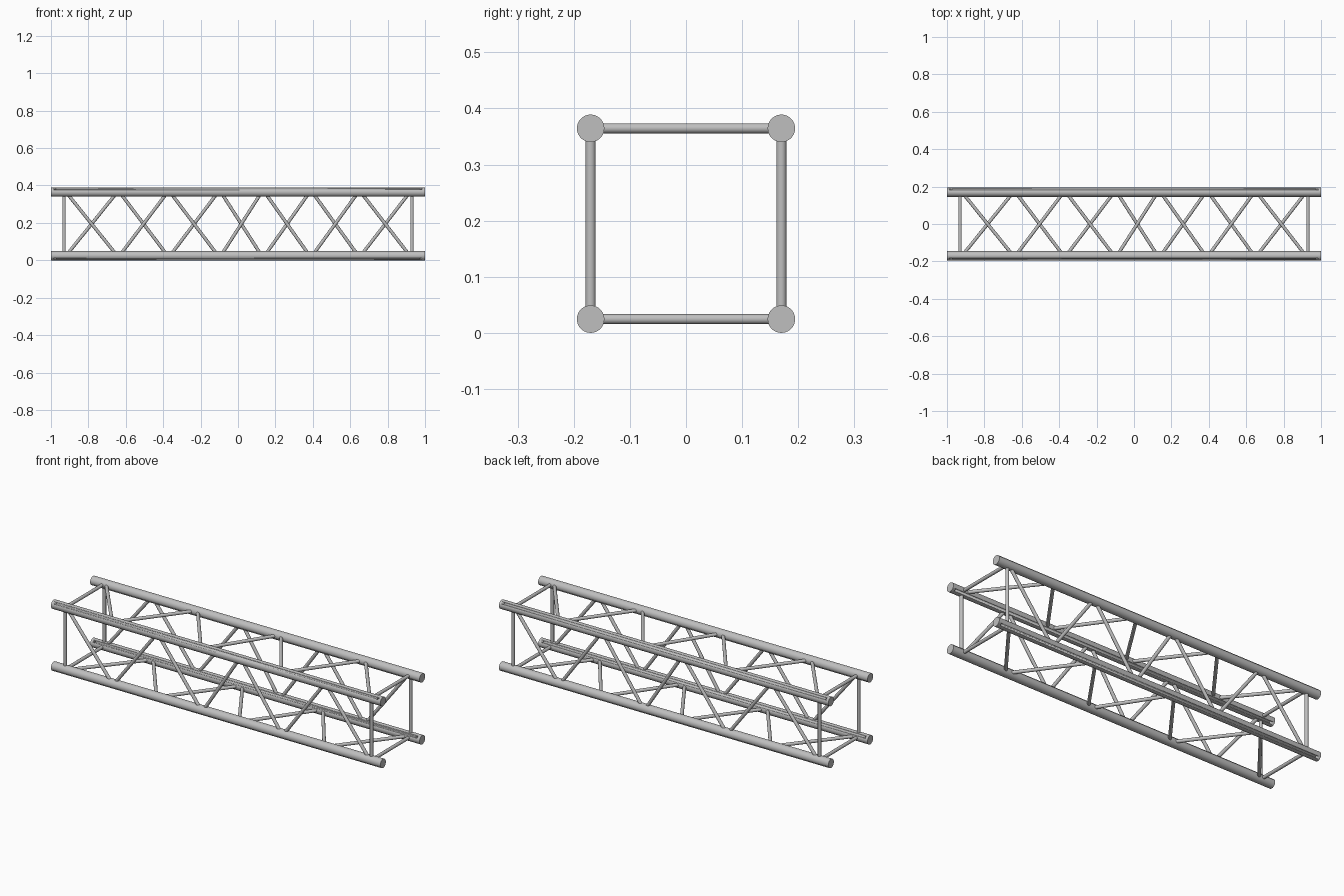
import bpy
from math import radians
from mathutils import Vector

cube = bpy.data.objects.get("Cube")
if cube:
    bpy.data.objects.remove(cube, do_unlink=True)

CHORD_R, BRACE_R, HOLE_R = 0.0245, 0.009, 0.006
HALF = 0.17                       # chord axis offset from the truss axis
MID = HALF + CHORD_R              # height of the truss axis
REACH = 0.152                     # brace end offset, just inside the chord wall
INSET = 0.02                      # gap between neighbouring brace ends
NODES = [-0.925, -0.64, -0.37, -0.10, 0.135, 0.39, 0.65, 0.925]

metal = bpy.data.materials.new("aluminium_grey")
metal.use_nodes = True
COLOUR = (0.52, 0.52, 0.52, 1)
metal.diffuse_color = COLOUR
metal.node_tree.nodes["Principled BSDF"].inputs["Base Color"].default_value = COLOUR


def tube(name, a, b, radius, sides):
    """Smooth round bar between two points."""
    a, b = Vector(a), Vector(b)
    bpy.ops.mesh.primitive_cylinder_add(
        vertices=sides, radius=radius, depth=(b - a).length, location=(a + b) / 2,
        rotation=(b - a).to_track_quat('Z', 'Y').to_euler())
    obj = bpy.context.object
    obj.name = name
    obj.data.materials.append(metal)
    bpy.ops.object.shade_smooth_by_angle(angle=radians(35))
    return obj


# Main chords, each with a diagonal pin hole at both ends
for level, sz in (("lower", -1), ("upper", 1)):
    for side, sy in (("front", -1), ("back", 1)):
        y, z = sy * HALF, MID + sz * HALF
        chord = tube(f"{level}_{side}_chord", (-1, y, z), (1, y, z), CHORD_R, 40)
        for x in (-0.978, 0.978):
            pin = Vector((0, sy, sz)) * 0.03
            centre = Vector((x, y, z))
            cutter = tube("pin_hole_cutter", centre - pin, centre + pin, HOLE_R, 16)
            cutter.hide_render = True
            bpy.context.view_layer.objects.active = chord
            cut = chord.modifiers.new("pin_hole", 'BOOLEAN')
            cut.operation = 'DIFFERENCE'
            cut.solver = 'EXACT'
            cut.object = cutter
            bpy.ops.object.modifier_apply(modifier=cut.name)
            bpy.data.objects.remove(cutter, do_unlink=True)

# Each face: a map from (along, across) to space, and the side its zigzag starts on
FACES = {
    "front": (lambda x, s: (x, -HALF, MID + s), 1),
    "back": (lambda x, s: (x, HALF, MID + s), -1),
    "bottom": (lambda x, s: (x, s, MID - HALF), -1),
    "top": (lambda x, s: (x, s, MID + HALF), 1),
}

for face, (place, start) in FACES.items():
    # Straight end struts
    for end, x in (("right", -0.93), ("left", 0.93)):
        tube(f"{face}_{end}_end_strut", place(x, -REACH), place(x, REACH), BRACE_R, 20)
    # Zigzag lacing
    s = start * REACH
    for i, (x0, x1) in enumerate(zip(NODES, NODES[1:])):
        tube(f"{face}_diagonal_{i + 1}", place(x0 + INSET, s), place(x1 - INSET, -s),
             BRACE_R, 20)
        s = -s
